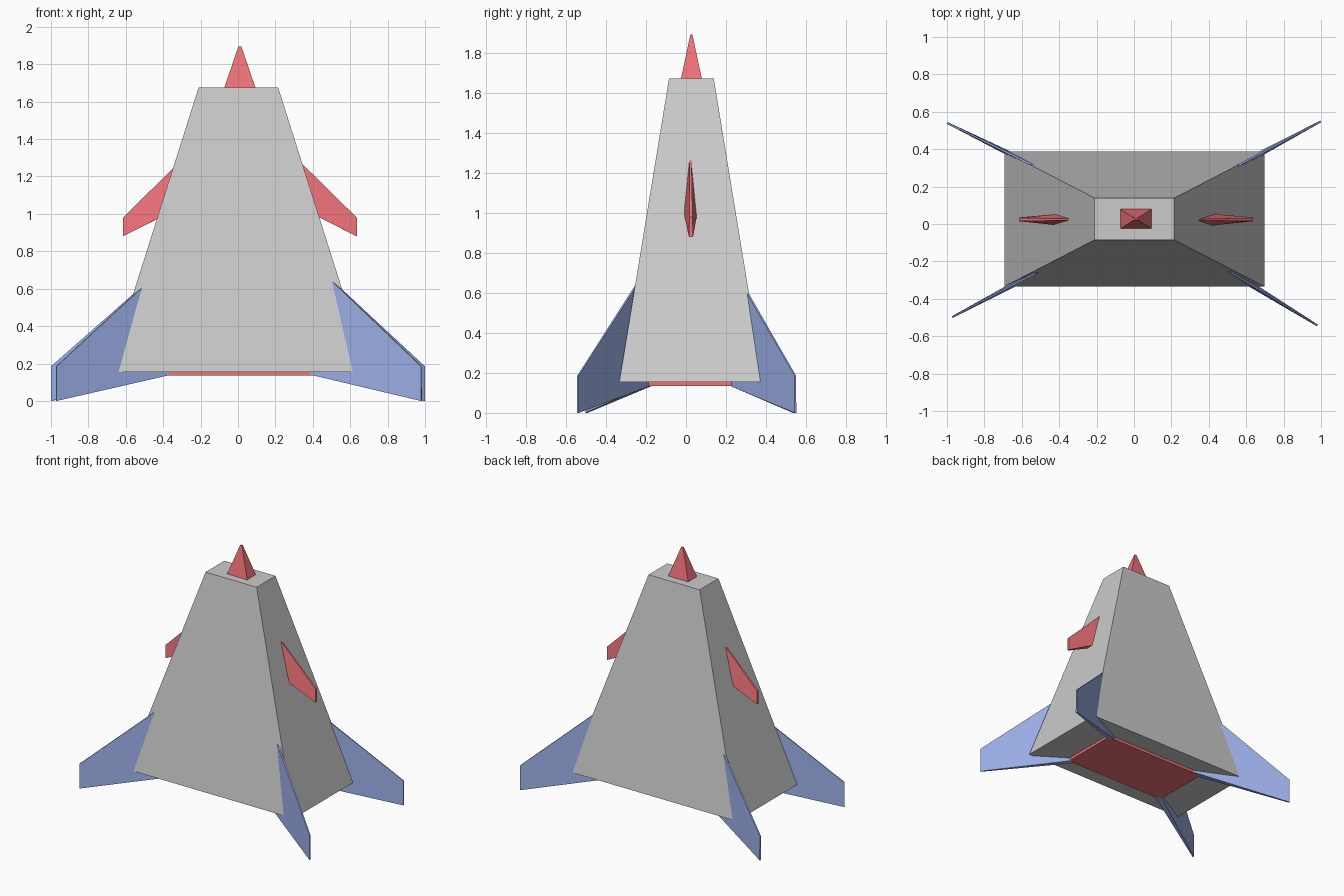
import bpy, bmesh
from mathutils import Vector

if "Cube" in bpy.data.objects:
    bpy.data.objects.remove(bpy.data.objects["Cube"])


def material(name, rgb):
    m = bpy.data.materials.new(name)
    m.diffuse_color = (*rgb, 1)
    m.use_nodes = True
    m.node_tree.nodes["Principled BSDF"].inputs["Base Color"].default_value = m.diffuse_color
    return m


RED = material("red", (0.86, 0.17, 0.19))
BLUE = material("blue", (0.34, 0.44, 0.82))


def loft(name, ring_a, ring_b, mat=None):
    """Closed solid between two matching four-point rings."""
    bm = bmesh.new()
    a = [bm.verts.new(p) for p in ring_a]
    b = [bm.verts.new(p) for p in ring_b]
    bm.faces.new(a[::-1])
    bm.faces.new(b)
    for i in range(4):
        j = (i + 1) % 4
        bm.faces.new((a[i], a[j], b[j], b[i]))
    bmesh.ops.recalc_face_normals(bm, faces=bm.faces)
    me = bpy.data.meshes.new(name)
    bm.to_mesh(me)
    bm.free()
    ob = bpy.data.objects.new(name, me)
    bpy.context.collection.objects.link(ob)
    if mat:
        me.materials.append(mat)
    return ob


def rect(cx, cy, hx, hy, z):
    return [(cx + sx * hx, cy + sy * hy, z)
            for sx, sy in ((-1, -1), (1, -1), (1, 1), (-1, 1))]


def blade(name, inner, outer, root_z, tip_z, root_t, tip_t, mat):
    """Tapered fin; z and half thickness are given as (upper, lower)."""
    inner, outer = Vector(inner), Vector(outer)
    d = (outer - inner).normalized()
    n = Vector((-d.y, d.x))

    def ring(p, z, t):
        out = []
        for k, s in ((0, -1), (0, 1), (1, 1), (1, -1)):
            q = p + n * (s * t[k])
            out.append((q.x, q.y, z[k]))
        return out
    return loft(name, ring(inner, root_z, root_t), ring(outer, tip_z, tip_t), mat)


# hull, nose and engine plate
loft("hull", rect(0.002, 0.027, 0.695, 0.361, 0.155),
     rect(0.002, 0.027, 0.213, 0.112, 1.675))
loft("nose_spike", rect(0.01, 0.027, 0.085, 0.053, 1.67),
     rect(0.01, 0.027, 0.008, 0.005, 1.895), RED)
loft("engine_plate", rect(0.015, 0.023, 0.427, 0.223, 0.135),
     rect(0.015, 0.023, 0.427, 0.223, 0.17), RED)

# small side wings
for side, s in (("left", -1), ("right", 1)):
    blade(side + "_wing", (0.01 + s * 0.27, 0.022), (0.01 + s * 0.625, 0.025),
          (1.33, 1.06), (0.98, 0.88), (0.004, 0.045), (0.008, 0.010), RED)

# four landing fins: outer tip and the point where each meets the engine plate
fins = {
    "front_right_fin": ((0.980, -0.542), (0.44, -0.21)),
    "front_left_fin": ((-0.972, -0.498), (-0.41, -0.20)),
    "back_right_fin": ((0.998, 0.548), (0.44, 0.25)),
    "back_left_fin": ((-0.998, 0.540), (-0.41, 0.25)),
}
for name, (tip, root) in fins.items():
    tip, root = Vector(tip), Vector(root)
    inner = tip + (root - tip) * 1.17
    blade(name, inner, tip, (0.79, 0.152), (0.185, 0.0),
          (0.006, 0.022), (0.004, 0.005), BLUE)
